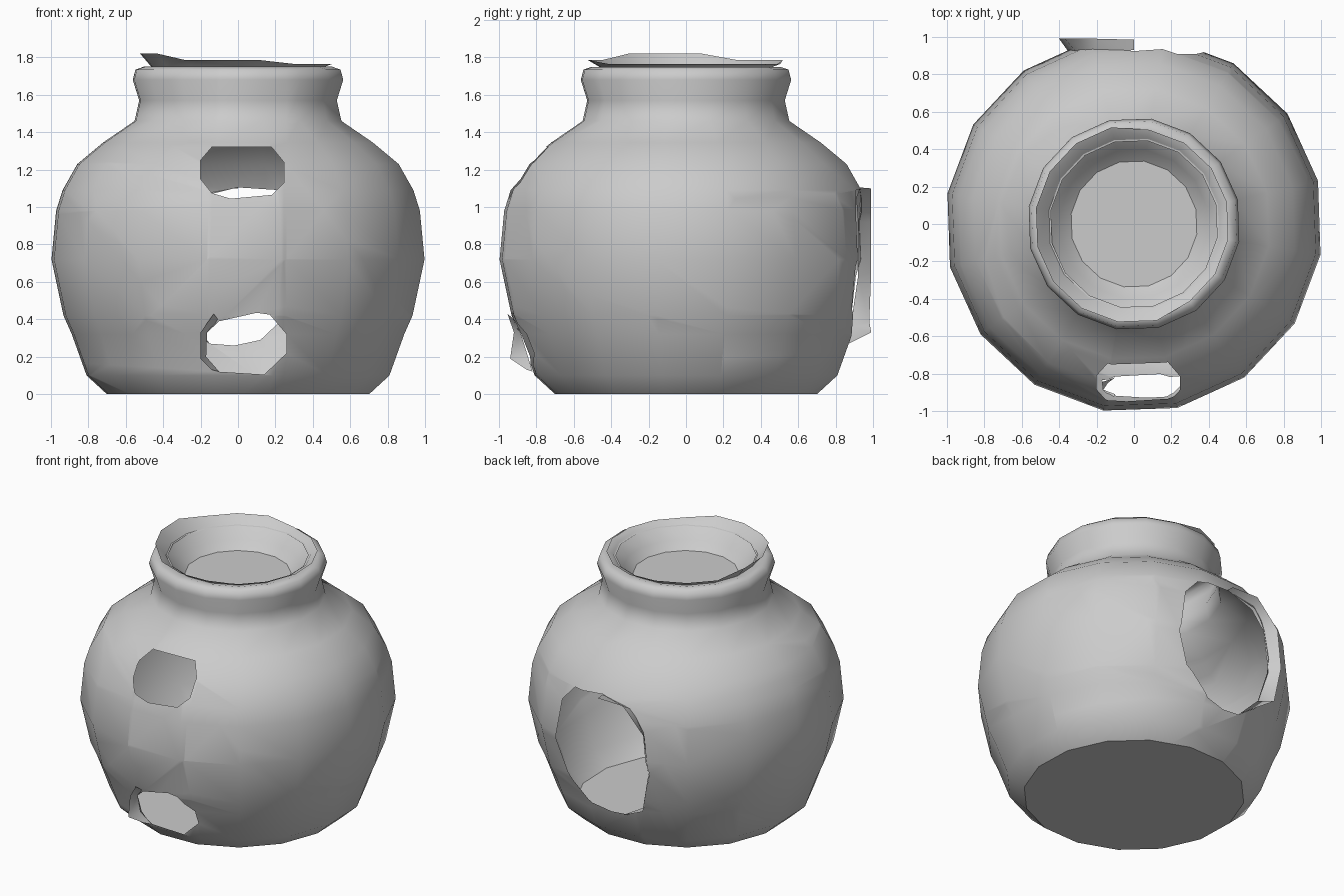
import bpy, bmesh
from math import cos, sin, radians
from mathutils import Vector

cube = bpy.data.objects.get("Cube")
if cube:
    bpy.data.objects.remove(cube, do_unlink=True)

SIDES = 16
clay = bpy.data.materials.new("grey clay")
clay.use_nodes = True
clay.diffuse_color = (0.6, 0.6, 0.6, 1)
clay.node_tree.nodes["Principled BSDF"].inputs["Base Color"].default_value = (0.6, 0.6, 0.6, 1)


def angle(i):
    return 13.2 + 360 / SIDES * (i % SIDES)


def finish(bm, name, smooth=180):
    mesh = bpy.data.meshes.new(name)
    bm.to_mesh(mesh)
    bm.free()
    mesh.materials.append(clay)
    obj = bpy.data.objects.new(name, mesh)
    bpy.context.collection.objects.link(obj)
    bpy.ops.object.select_all(action='DESELECT')
    obj.select_set(True)
    bpy.context.view_layer.objects.active = obj
    bpy.ops.object.shade_smooth_by_angle(angle=radians(smooth))
    return obj


def lathe(profile, cap=False):
    """Turn a list of (radius, height) around z; cap closes the first ring."""
    bm = bmesh.new()
    rings = [[bm.verts.new((r * cos(radians(angle(i))), r * sin(radians(angle(i))), z))
              for i in range(SIDES)] for r, z in profile]
    for a, b in zip(rings, rings[1:]):
        for i in range(SIDES):
            j = (i + 1) % SIDES
            bm.faces.new((a[i], a[j], b[j], b[i]))
    if cap:
        bm.faces.new(rings[0])
    return bm, rings


def cut_hole(bm, outline, side):
    """Cut a convex (x, z) outline through the front (-1) or back (+1) wall."""
    mid = sum((Vector((x, 0, z)) for x, z in outline), Vector()) / len(outline)
    faces = [f for f in bm.faces if f.calc_center_median().y * side > 0.3]
    for (x1, z1), (x2, z2) in zip(outline, outline[1:] + outline[:1]):
        co = Vector((x1, 0, z1))
        no = Vector((z1 - z2, 0, x2 - x1))
        if no.dot(mid - co) < 0:
            no.negate()
        geom = set(faces)
        for f in faces:
            geom.update(f.edges, f.verts)
        cut = bmesh.ops.bisect_plane(bm, geom=list(geom), dist=1e-5, plane_co=co, plane_no=no)
        faces = [f for f in cut["geom"] if isinstance(f, bmesh.types.BMFace)
                 and no.dot(f.calc_center_median() - co) > 0]
    bmesh.ops.delete(bm, geom=faces, context='FACES')


def strip(name, base, tip):
    bm = bmesh.new()
    a, b = ([bm.verts.new(p) for p in row] for row in (base, tip))
    for i in range(len(a) - 1):
        bm.faces.new((a[i], a[i + 1], b[i + 1], b[i]))
    return finish(bm, name)


# Round body with neck and rolled lip
body, _ = lathe([(0.71, 0), (0.82, 0.1), (0.9, 0.32), (0.945, 0.42), (1.01, 0.72),
                 (0.985, 0.98), (0.95, 1.09), (0.87, 1.23), (0.73, 1.345), (0.56, 1.46),
                 (0.535, 1.57), (0.57, 1.68), (0.555, 1.735), (0.51, 1.75), (0.45, 1.735)])
# Upper front, lower front and large back holes
cut_hole(body, [(-0.14, 1.32), (0.18, 1.32), (0.245, 1.24), (0.245, 1.13), (0.18, 1.065),
                (-0.04, 1.045), (-0.14, 1.075), (-0.2, 1.15), (-0.2, 1.25)], -1)
cut_hole(body, [(0.26, 0.32), (0.26, 0.22), (0.14, 0.105), (-0.1, 0.12), (-0.17, 0.2),
                (-0.165, 0.33), (-0.1, 0.39), (0.1, 0.435), (0.17, 0.425)], -1)
cut_hole(body, [(0.23, 1.09), (0, 1.105), (-0.22, 1.05), (-0.31, 0.92), (-0.35, 0.63),
                (-0.28, 0.36), (-0.15, 0.27), (-0.02, 0.26), (0.12, 0.29), (0.3, 0.46),
                (0.38, 0.68), (0.33, 0.98)], 1)
finish(body, "pot_body")

# Flat underside
base, rings = lathe([(0.71, 0)])
base.faces.new(rings[0][::-1])
finish(base, "pot_base")

# Mouth funnel with a chipped, uneven rim
funnel, rings = lathe([(0.34, 1.61), (0.4, 1.66), (0.47, 1.75), (0.51, 1.765)])
for i, v in enumerate(rings[-1]):
    a = angle(i)
    if 90 < a < 300:
        v.co.z = 1.82 if 155 < a < 230 else 1.785
        v.co.xy *= 1.04
finish(funnel, "mouth_funnel")

# Flat stopper at the bottom of the funnel
stopper, rings = lathe([(0.34, 1.61)])
stopper.faces.new(rings[0])
finish(stopper, "mouth_floor")

# Bent-out edges beside the back and lower front holes
strip("back_hole_lip",
      [(0, 0.93, 1.105), (-0.22, 0.91, 1.05), (-0.31, 0.92, 0.92), (-0.35, 0.92, 0.63),
       (-0.28, 0.88, 0.36), (-0.15, 0.87, 0.27)],
      [(0, 0.985, 1.1), (-0.2, 0.99, 1.1), (-0.37, 0.99, 0.92), (-0.4, 0.99, 0.65),
       (-0.35, 0.98, 0.39), (-0.2, 0.99, 0.33)])
strip("front_hole_lip",
      [(-0.1, -0.91, 0.39), (-0.165, -0.885, 0.33), (-0.17, -0.845, 0.2), (-0.1, -0.82, 0.12)],
      [(-0.13, -0.955, 0.43), (-0.2, -0.92, 0.33), (-0.2, -0.94, 0.19), (-0.14, -0.85, 0.13)])
